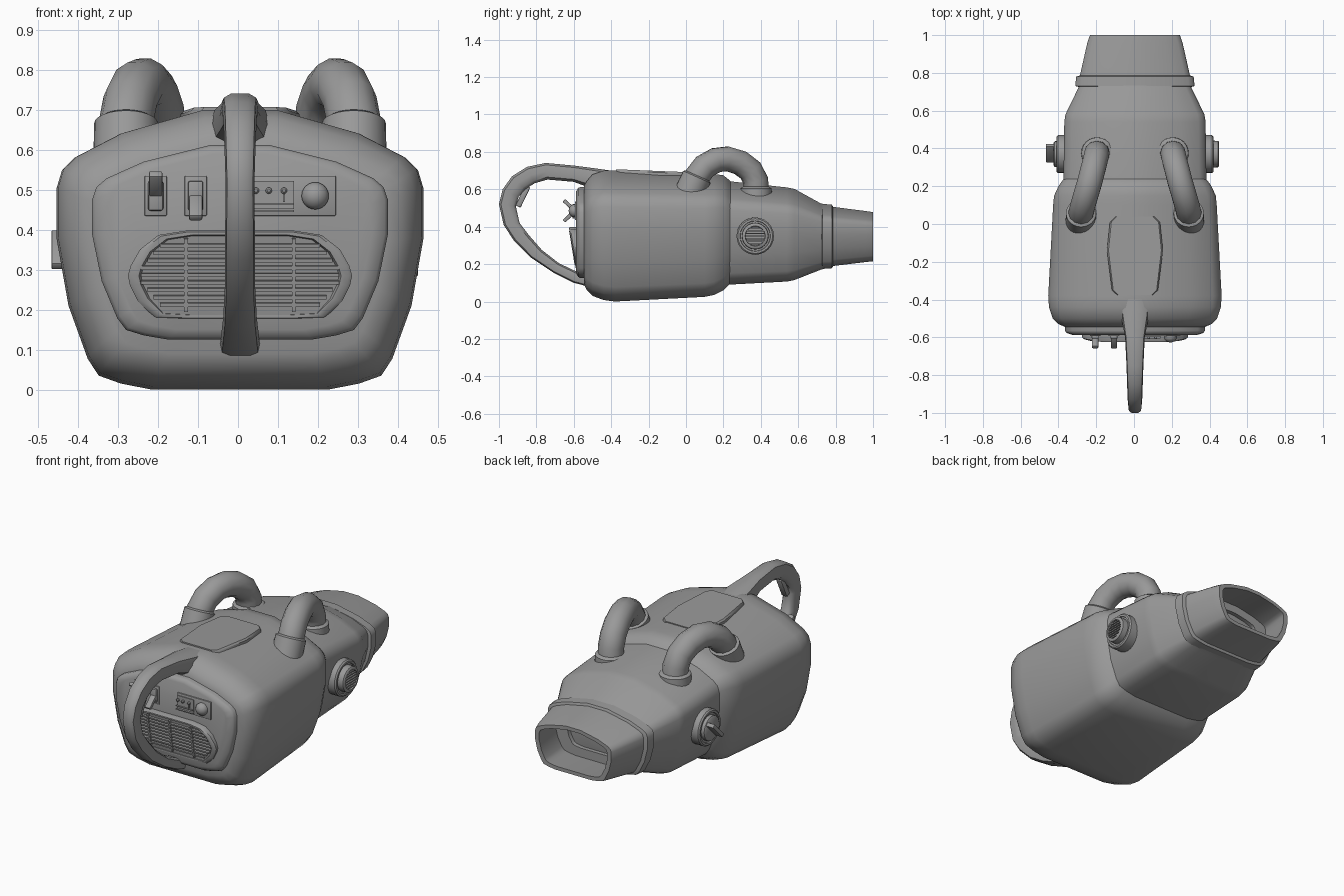
import bpy, bmesh, math
from mathutils import Vector, Matrix

cube = bpy.data.objects.get("Cube")
if cube:
    bpy.data.objects.remove(cube, do_unlink=True)

grey = bpy.data.materials.new("plain_grey")
grey.use_nodes = True
COL = (0.32, 0.32, 0.32, 1)
grey.diffuse_color = COL
grey.node_tree.nodes["Principled BSDF"].inputs["Base Color"].default_value = COL

C = 0.005          # centre line of the casing
parts = []


def finish(name, bm):
    bmesh.ops.recalc_face_normals(bm, faces=bm.faces)
    me = bpy.data.meshes.new(name)
    bm.to_mesh(me)
    bm.free()
    me.materials.append(grey)
    ob = bpy.data.objects.new(name, me)
    bpy.context.collection.objects.link(ob)
    parts.append(ob)
    return ob


def loft(name, rings):
    """Skin a list of equal rings and cap both ends."""
    bm = bmesh.new()
    vs = [[bm.verts.new(p) for p in r] for r in rings]
    n = len(vs[0])
    for a, b in zip(vs, vs[1:]):
        for i in range(n):
            j = (i + 1) % n
            bm.faces.new((a[i], a[j], b[j], b[i]))
    bm.faces.new(vs[0])
    bm.faces.new(vs[-1])
    return finish(name, bm)


def box(name, loc, size, rot=(0, 0, 0), bevel=0.0):
    bm = bmesh.new()
    bmesh.ops.create_cube(bm, size=1)
    bmesh.ops.scale(bm, vec=size, verts=bm.verts)
    if bevel:
        bmesh.ops.bevel(bm, geom=bm.edges[:], offset=bevel, segments=2, affect='EDGES', profile=0.5)
    ob = finish(name, bm)
    ob.location, ob.rotation_euler = loc, rot
    return ob


def disc(name, start, axis, steps, sides=24):
    """Turned part: steps are (distance along axis, radius)."""
    q = Vector(axis).to_track_quat('Z', 'Y')
    ang = [2 * math.pi * i / sides for i in range(sides)]
    return loft(name, [[Vector(start) + q @ Vector((r * math.cos(a), r * math.sin(a), d)) for a in ang]
                       for d, r in steps])


def tube(name, pts, radius):
    cu = bpy.data.curves.new(name, 'CURVE')
    cu.dimensions = '3D'
    cu.bevel_depth, cu.bevel_resolution, cu.use_fill_caps = radius, 4, True
    sp = cu.splines.new('POLY')
    sp.points.add(len(pts) - 1)
    for p, co in zip(sp.points, pts):
        p.co = (*co, 1)
    cu.materials.append(grey)
    ob = bpy.data.objects.new(name, cu)
    bpy.context.collection.objects.link(ob)
    bpy.ops.object.select_all(action='DESELECT')
    ob.select_set(True)
    bpy.context.view_layer.objects.active = ob
    bpy.ops.object.convert(target='MESH')
    parts.append(bpy.context.object)


# Casing cross-section: half outline, normalised
HALF = [(.2, 1), (.65, .915), (.9, .83), (.97, .785), (1, .72), (1, .54), (.935, .3),
        (.83, .11), (.77, .05), (.65, .022), (.48, 0)]
FULL = HALF + [(-u, v) for u, v in reversed(HALF)]


def section(y, hw, zb, zt):
    return [(C + u * hw, y, zb + v * (zt - zb)) for u, v in FULL]


def casing(name, stations):
    return loft(name, [section(*s) for s in stations])


casing("main_casing", [
    (-.545, .37, .09, .62), (-.53, .405, .06, .645), (-.5, .435, .03, .68), (-.44, .455, .008, .7),
    (-.38, .459, .0, .7), (.1, .433, .025, .683), (.15, .428, .035, .682), (.2, .405, .06, .675),
    (.225, .388, .085, .655), (.24, .375, .1, .64)])
casing("rear_casing", [
    (.2, .38, .09, .645), (.26, .378, .092, .64), (.54, .374, .107, .61), (.58, .368, .115, .602),
    (.72, .3, .17, .525), (.76, .29, .18, .515)])
casing("nozzle_band", [(.725, .295, .185, .505), (.73, .316, .175, .522), (.78, .311, .178, .518),
                       (.787, .29, .19, .505)])
casing("nozzle", [(.77, .295, .188, .508), (.96, .252, .211, .484), (1, .238, .215, .478),
                  (1, .212, .235, .458), (.81, .245, .22, .475), (.81, .17, .27, .43), (.77, .17, .27, .43)])
casing("front_plate", [(-.5, .37, .125, .612), (-.565, .37, .125, .612), (-.577, .362, .132, .607),
                       (-.587, .33, .15, .59)])

# Hatch on top
hatch = [(.095, .04), (.125, .01), (.14, -.14), (.115, -.35), (.09, -.375)]
hatch += [(-x, y) for x, y in reversed(hatch)]
loft("top_hatch", [[(C + x * k, y, z - .04 * y) for x, y in hatch]
                   for k, z in ((1.06, .66), (1.06, .684), (1, .692))])

# Carry handle: outer edge, inner edge, half width
STATIONS = [((-.40, .70), (-.46, .58), .075), ((-.47, .71), (-.52, .61), .072),
            ((-.6, .727), (-.6, .64), .052), ((-.75, .741), (-.74, .652), .045),
            ((-.85, .72), (-.81, .632), .042), ((-.93, .67), (-.86, .6), .04),
            ((-.98, .6), (-.895, .56), .038), ((-1, .52), (-.91, .51), .036),
            ((-.975, .41), (-.89, .42), .037), ((-.92, .325), (-.84, .355), .038),
            ((-.83, .235), (-.77, .275), .038), ((-.71, .155), (-.68, .205), .042),
            ((-.6, .1), (-.585, .16), .048), ((-.53, .082), (-.53, .14), .05)]
CROSS = [(.5, 0), (.9, .12), (1, .5), (.9, .85), (.5, 1)]
CROSS += [(-a, t) for a, t in reversed(CROSS)]
loft("carry_handle", [[(C + a * w, o[0] + t * (i[0] - o[0]), o[1] + t * (i[1] - o[1])) for a, t in CROSS]
                      for o, i, w in STATIONS])
box("handle_trigger", (C, -.872, .562), (.035, .03, .12), (-.45, 0, 0), .006)

# Hose arches with collars, mirrored
PATH = [(.285, .02, .58), (.285, .06, .67), (.275, .1, .722), (.258, .16, .756), (.24, .22, .763),
        (.222, .29, .742), (.208, .345, .7), (.202, .373, .645), (.2, .375, .56)]
for side, s in (("right", -1), ("left", 1)):
    tube(side + "_hose", [(C + s * x, y, z) for x, y, z in PATH], .068)
    disc(side + "_hose_front_collar", (C + s * .285, .015, .57), (0, .4, .9),
         [(0, .082), (.105, .08), (.113, .068)])
    disc(side + "_hose_rear_collar", (C + s * .2, .375, .55), (0, 0, 1),
         [(0, .085), (.055, .083), (.065, .068)])
    # Side knob base
    disc(side + "_knob_base", (C + s * .34, .37, .35), (s, 0, 0),
         [(0, .1), (.068, .1), (.075, .093), (.075, .082), (.067, .08), (.067, .074)])

# Ribbed vent on the left knob
disc("vent_cap", (.4, .37, .35), (1, 0, 0), [(0, .072), (.045, .07), (.05, .064), (.05, .054), (.038, .052)])
for k in range(-3, 4):
    half = math.sqrt(.052 ** 2 - (k * .014) ** 2)
    box("vent_rib", (.44, .37, .35 + k * .014), (.016, 2 * half, .007))

# Turn key on the right knob
disc("key_hub", (-.39, .37, .35), (-1, 0, 0), [(0, .07), (.03, .068), (.036, .06)])
box("turn_key", (-.442, .375, .35), (.05, .12, .022), (math.pi / 4, 0, 0), .004)

# Speaker grille: tilted frame with a recessed face
edge = [(.275, .285), (.268, .31), (.245, .35), (.2, .385), (.13, .396)]
low = [(.13, .178), (.21, .182), (.25, .222), (.27, .262)]
edge = low + edge
edge += [(-x, z) for x, z in reversed(edge)]
SLOPE = -.16


def grille_y(z, d):
    return -.607 + (z - .285) * SLOPE - d


def grille_ring(k, d):
    return [(C + x * k, grille_y(z, d), .285 + (z - .285) * k) for x, z in edge]


loft("grille_frame", [grille_ring(1.02, -.05), grille_ring(1.02, -.006), grille_ring(.99, 0),
                      grille_ring(.92, 0), grille_ring(.9, -.012)])
for k in range(-4, 5):
    z = .287 + k * .0185
    half = .248 - max(0, abs(k) - 1) * .016
    box("grille_slat", (C, grille_y(z, -.007), z), (2 * half, .014, .009), (.16, 0, 0))
for x in (-.135, 0, .135):
    box("grille_divider", (C + x, grille_y(.287, -.005), .287), (.009, .016, .185), (.16, 0, 0))

# Lever switches
for x, tip in ((-.206, 1), (-.106, -1)):
    box("switch_plate", (x, -.587, .485), (.056, .014, .1), bevel=.003)
    box("switch_pod", (x, -.597, .485), (.038, .02, .075), bevel=.006)
    box("switch_lever", (x, -.622, .485 + tip * .027), (.034, .085, .02), (-tip * .75, 0, 0), .005)

# Control panel: dial, buttons and slot
box("control_plate", (.14, -.587, .485), (.21, .014, .1), bevel=.003)
box("control_inset", (.09, -.594, .487), (.1, .008, .07))
disc("dial", (.193, -.585, .485), (0, -1, 0), [(0, .034), (.02, .034), (.032, .026), (.04, .014), (.042, .004)])
for x in (.045, .077, .115):
    disc("button", (x, -.59, .498), (0, -1, 0), [(0, .008), (.016, .008), (.02, .004)], 12)
box("slider_stem", (.115, -.6, .48), (.005, .014, .02))
for z in (.447, .465):
    box("slot_rail", (.088, -.6, z), (.105, .012, .004))

# Smooth shading with crisp edges
bpy.ops.object.select_all(action='DESELECT')
for ob in parts:
    ob.select_set(True)
bpy.context.view_layer.objects.active = parts[0]
bpy.ops.object.shade_smooth_by_angle(angle=math.radians(42))
